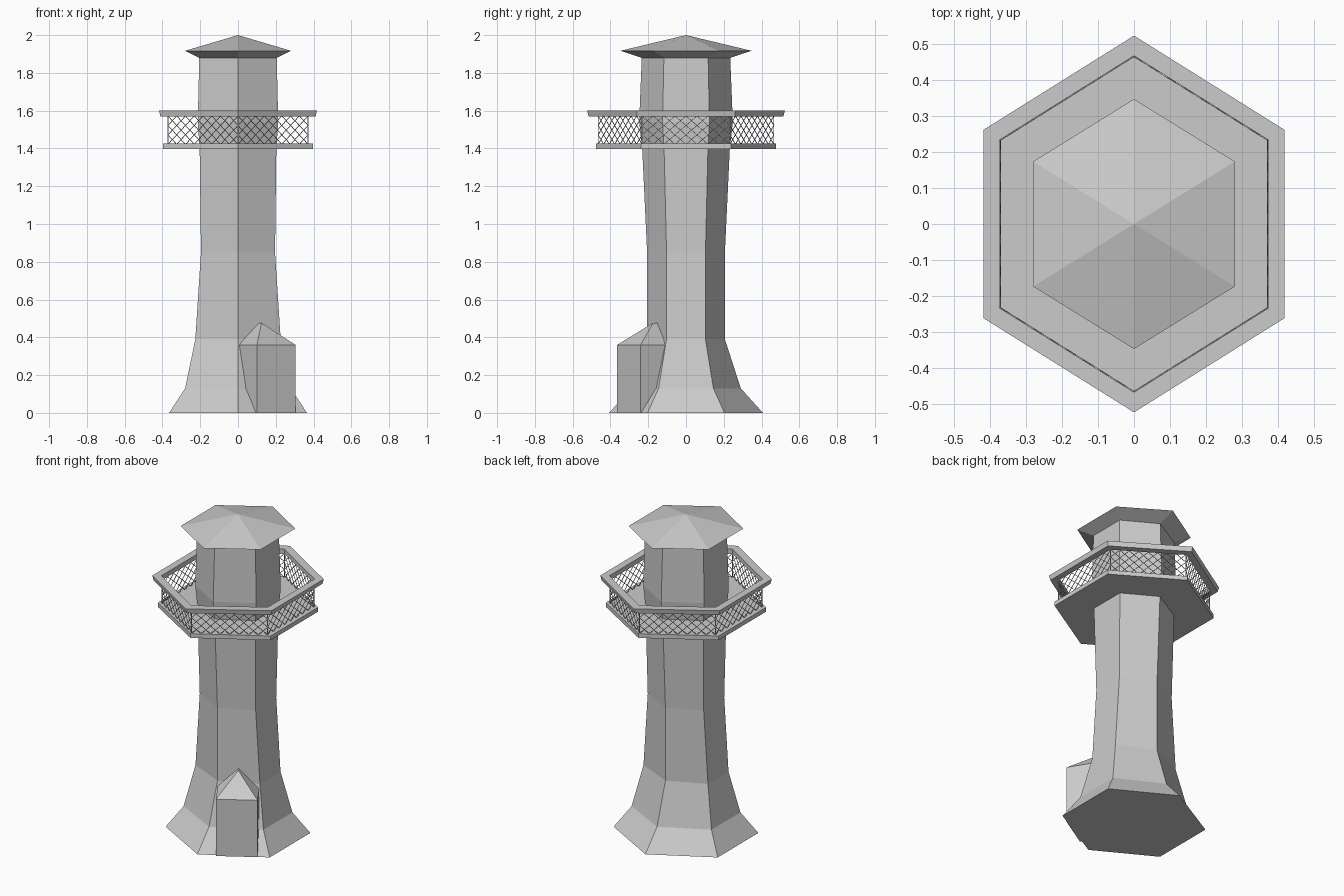
import bpy, bmesh
from mathutils import Vector, Matrix

if "Cube" in bpy.data.objects:
    bpy.data.objects.remove(bpy.data.objects["Cube"])


def finish(bm, name):
    bmesh.ops.recalc_face_normals(bm, faces=bm.faces)
    mesh = bpy.data.meshes.new(name)
    bm.to_mesh(mesh)
    bm.free()
    obj = bpy.data.objects.new(name, mesh)
    bpy.context.collection.objects.link(obj)
    return obj


def hexagon(hx, hy, z):
    """Six points with corners facing front and back."""
    return [Vector((x * hx, y * hy, z)) for x, y in
            ((0, -1), (1, -.5), (1, .5), (0, 1), (-1, .5), (-1, -.5))]


def loft(name, rings, caps=True, closed=False):
    bm = bmesh.new()
    loops = [[bm.verts.new(p) for p in hexagon(*r)] for r in rings]
    pairs = list(zip(loops, loops[1:]))
    if closed:
        pairs.append((loops[-1], loops[0]))
    for a, b in pairs:
        for i in range(6):
            j = (i + 1) % 6
            bm.faces.new((a[i], a[j], b[j], b[i]))
    if caps:
        bm.faces.new(loops[0])
        bm.faces.new(loops[-1])
    bmesh.ops.remove_doubles(bm, verts=bm.verts, dist=1e-5)
    return finish(bm, name)


# Flared tower shaft: half width x, half depth y, height
loft("tower", [(.365, .407, 0), (.28, .29, .13), (.226, .206, .39),
               (.196, .206, .85), (.203, .232, 1.40),
               (.213, .248, 1.54), (.205, .234, 1.885)])

# Roof with sloping underside and pointed top
bm = bmesh.new()
low, eave = ([bm.verts.new(p) for p in hexagon(*r)]
             for r in ((.205, .234, 1.88), (.28, .347, 1.917)))
tip = bm.verts.new((0, 0, 2))
bm.faces.new(low)
for i in range(6):
    j = (i + 1) % 6
    bm.faces.new((low[i], low[j], eave[j], eave[i]))
    bm.faces.new((eave[i], eave[j], tip))
finish(bm, "roof")

# Gallery floor and hand rail
loft("gallery_floor", [(.396, .476, 1.398), (.396, .476, 1.425)])
loft("gallery_rail", [(.373, .467, 1.57), (.411, .516, 1.57),
                      (.418, .523, 1.60), (.373, .467, 1.60)],
     caps=False, closed=True)

# Wire fence: crossed diagonals on each side plus corner posts
bm = bmesh.new()


def wire(a, b, t=.003):
    d = b - a
    rot = d.to_track_quat('Z', 'Y').to_matrix().to_4x4()
    size = Matrix.Diagonal((t, t, d.length, 1))
    bmesh.ops.create_cube(bm, size=1,
                          matrix=Matrix.Translation((a + b) / 2) @ rot @ size)


cells, rows, height = 8, 3, .15
corners = hexagon(.371, .465, 1.422)
for i, p in enumerate(corners):
    q = corners[(i + 1) % 6]
    wire(p, p + Vector((0, 0, height)), .004)
    for k in range(1 - rows, cells):
        s0, s1 = max(0, -k), min(rows, cells - k)
        for start, end in ((p, q), (q, p)):
            pts = [start.lerp(end, (k + s) / cells) +
                   Vector((0, 0, height * s / rows)) for s in (s0, s1)]
            wire(*pts)
finish(bm, "gallery_fence")

# Entrance porch: local x across, local y inward to the tower, hipped front
bm = bmesh.new()
w, wall, peak, depth = .12, .36, .476, .25
base = [bm.verts.new(p) for p in
        ((-w, 0, 0), (w, 0, 0), (w, depth, 0), (-w, depth, 0))]
top = [bm.verts.new((v.co.x, v.co.y, wall)) for v in base]
r0 = bm.verts.new((0, .15, peak))
r1 = bm.verts.new((0, depth, peak))
bm.faces.new(base)
for i in (0, 1, 3):
    j = (i + 1) % 4
    bm.faces.new((base[i], base[j], top[j], top[i]))
bm.faces.new((base[2], base[3], top[3], r1, top[2]))
bm.faces.new((top[0], top[1], r0))
bm.faces.new((top[1], top[2], r1, r0))
bm.faces.new((top[3], top[0], r0, r1))
porch = finish(bm, "entrance_porch")
porch.location = (.2025, -.3025, 0)
porch.rotation_euler = (0, 0, .547)
